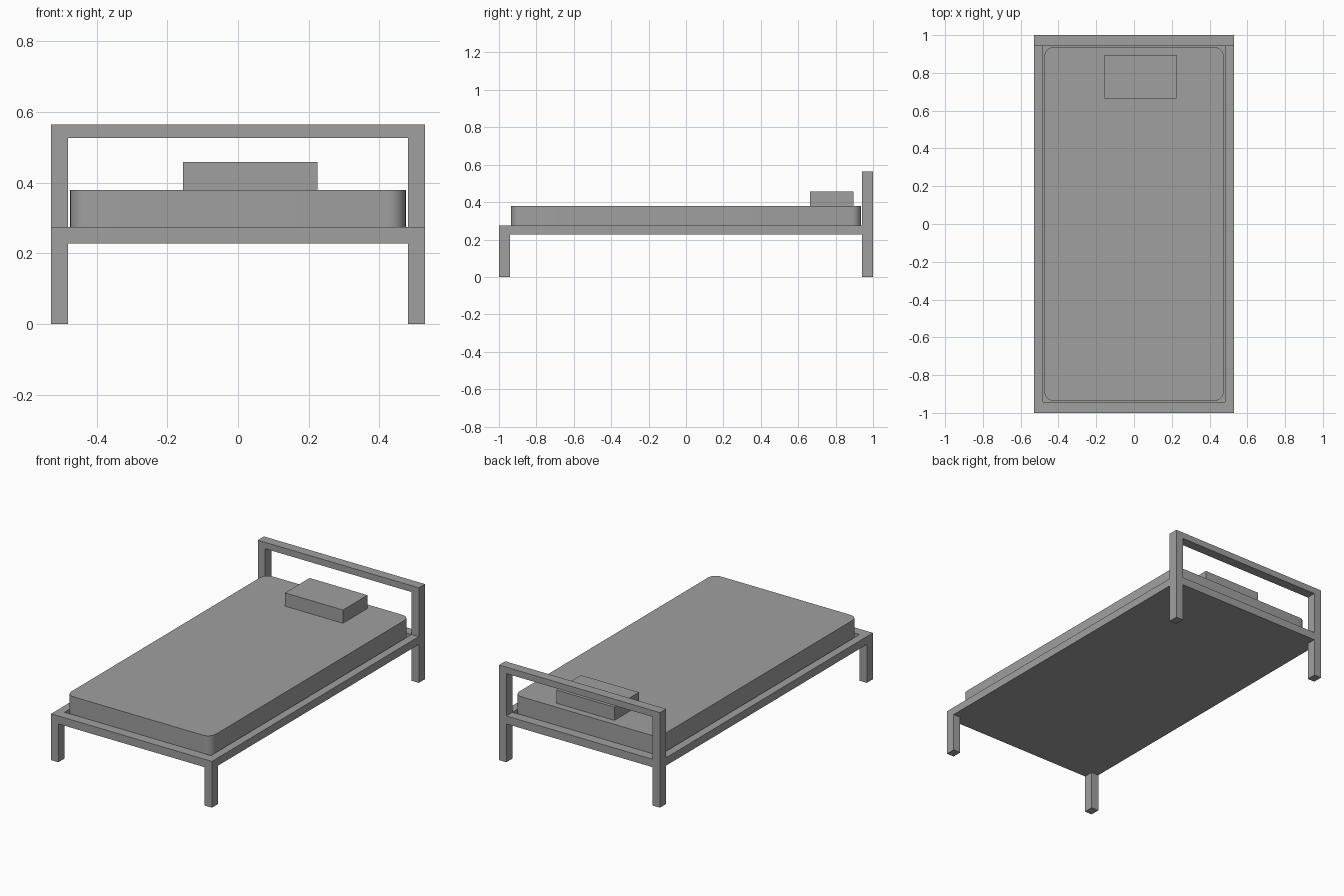
import bpy
import bmesh
import math

if "Cube" in bpy.data.objects:
    bpy.data.objects.remove(bpy.data.objects["Cube"], do_unlink=True)

# One plain grey for the whole bed
grey = bpy.data.materials.new("grey")
grey.use_nodes = True
colour = (0.35, 0.35, 0.35, 1)
grey.diffuse_color = colour
grey.node_tree.nodes["Principled BSDF"].inputs["Base Color"].default_value = colour


def box(name, x, y, z, corner_radius=0):
    """Box from (min, max) ranges, with optional rounded upright corners."""
    mesh = bpy.data.meshes.new(name)
    bm = bmesh.new()
    bmesh.ops.create_cube(bm, size=1)
    for v in bm.verts:
        v.co = [r[0] if c < 0 else r[1] for c, r in zip(v.co, (x, y, z))]
    if corner_radius:
        upright = [e for e in bm.edges
                   if abs(e.verts[0].co.z - e.verts[1].co.z) > 0.01]
        bmesh.ops.bevel(bm, geom=upright, offset=corner_radius, segments=8,
                        profile=0.5, affect='EDGES')
    bm.to_mesh(mesh)
    bm.free()
    mesh.materials.append(grey)
    obj = bpy.data.objects.new(name, mesh)
    bpy.context.collection.objects.link(obj)
    return obj


# Outer and inner half sizes of the frame, and its main heights
OX, IX = 0.529, 0.481
OY, IY = 1.0, 0.942
RAIL_LOW, RAIL_TOP = 0.228, 0.275
BAR_LOW, HEAD_TOP = 0.527, 0.565

# Legs and headboard posts
for side, x in (("right", (-OX, -IX)), ("left", (IX, OX))):
    box(f"{side}_front_leg", x, (-OY, -IY), (0, RAIL_LOW))
    box(f"{side}_back_leg", x, (IY, OY), (0, RAIL_LOW))
    box(f"{side}_headboard_post", x, (IY, OY), (RAIL_TOP, BAR_LOW))
    box(f"{side}_rail", x, (-IY, IY), (RAIL_LOW, RAIL_TOP))

# Cross rails and headboard bar
box("front_rail", (-OX, OX), (-OY, -IY), (RAIL_LOW, RAIL_TOP))
box("back_rail", (-OX, OX), (IY, OY), (RAIL_LOW, RAIL_TOP))
box("headboard_bar", (-OX, OX), (IY, OY), (BAR_LOW, HEAD_TOP))

# Base panel, flush with the underside of the rails
box("base_panel", (-IX, IX), (-IY, IY), (RAIL_LOW, 0.24))

# Mattress with rounded corners
mattress = box("mattress", (-0.475, 0.475), (-0.936, 0.936), (0.24, 0.379), 0.05)
bpy.ops.object.select_all(action='DESELECT')
mattress.select_set(True)
bpy.context.view_layer.objects.active = mattress
bpy.ops.object.shade_smooth_by_angle(angle=math.radians(30))

# Pillow
box("pillow", (-0.156, 0.225), (0.664, 0.895), (0.379, 0.458))
